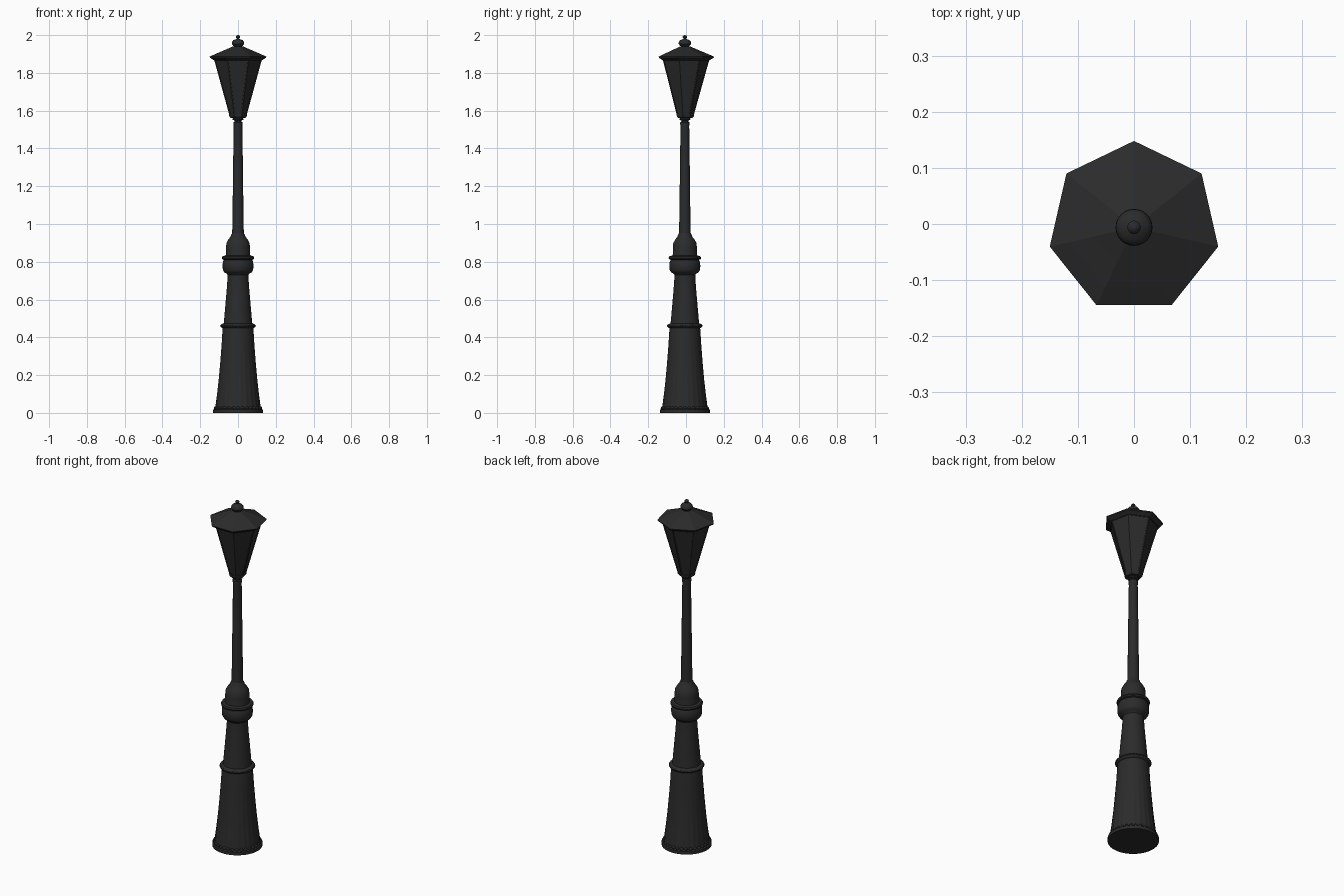
import bpy, bmesh, math

if "Cube" in bpy.data.objects:
    bpy.data.objects.remove(bpy.data.objects["Cube"])

CY = -0.006                      # axis of the post in y
iron = bpy.data.materials.new("black_iron")
iron.diffuse_color = (0.024, 0.024, 0.024, 1)
iron.use_nodes = True
iron.node_tree.nodes["Principled BSDF"].inputs["Base Color"].default_value = iron.diffuse_color


def finish(name, bm, smooth=True):
    bmesh.ops.recalc_face_normals(bm, faces=bm.faces)
    me = bpy.data.meshes.new(name)
    bm.to_mesh(me)
    bm.free()
    ob = bpy.data.objects.new(name, me)
    bpy.context.collection.objects.link(ob)
    me.materials.append(iron)
    if smooth:
        bpy.ops.object.select_all(action='DESELECT')
        ob.select_set(True)
        bpy.context.view_layer.objects.active = ob
        bpy.ops.object.shade_smooth_by_angle(angle=math.radians(40))
    return ob


def lathe(bm, profile, n=32, start=0.0, flute=None):
    """Closed turned shape from (radius, z) points; flute(i, z) scales the radius."""
    rings = []
    for r, z in profile:
        ring = []
        for i in range(n):
            a = start + 2 * math.pi * i / n
            q = r * (flute(i, z) if flute else 1)
            ring.append(bm.verts.new((q * math.cos(a), CY + q * math.sin(a), z)))
        rings.append(ring)
    sides = []
    for lo, hi in zip(rings, rings[1:]):
        for i in range(n):
            j = (i + 1) % n
            sides.append(bm.faces.new((lo[i], lo[j], hi[j], hi[i])))
    bm.faces.new(rings[0][::-1])
    bm.faces.new(rings[-1])
    return sides


def turned(name, profile, n=32, **kw):
    bm = bmesh.new()
    lathe(bm, profile, n, **kw)
    return finish(name, bm)


def beads(name, count, radius, z, size):
    bm = bmesh.new()
    for i in range(count):
        a = 2 * math.pi * i / count
        geo = bmesh.ops.create_uvsphere(bm, u_segments=8, v_segments=6, radius=size)
        bmesh.ops.translate(bm, verts=geo['verts'],
                            vec=(radius * math.cos(a), CY + radius * math.sin(a), z))
    finish(name, bm)


# Foot plate and its ring of scallops
turned("foot_plate", [(.132, 0), (.132, .017), (.122, .022)], 48)
beads("foot_scallops", 32, .118, .024, .010)


# Fluted lower pedestal: grooves fade out upward
def groove(i, z):
    return 1 - (0.03 * max(0, 1 - z / .42) if i % 4 == 0 else 0)


turned("lower_pedestal", [(.121, .015), (.119, .04), (.111, .10), (.102, .18), (.094, .27),
                          (.087, .36), (.082, .44), (.080, .455)], 96, flute=groove)

# Middle collar
turned("middle_collar", [(.078, .447), (.088, .452), (.093, .460), (.088, .469), (.078, .474)])
beads("collar_beads", 32, .088, .461, .0065)

# Upper pedestal
turned("upper_pedestal", [(.077, .46), (.073, .50), (.067, .57), (.060, .65), (.055, .72), (.055, .75)])

# Bulb, ring and dome under the pole
turned("bulb", [(.054, .728), (.060, .738), (.072, .743), (.080, .757), (.082, .778), (.080, .800),
                (.074, .812)])
turned("bulb_ring", [(.074, .810), (.084, .814), (.086, .821), (.082, .829), (.068, .833)])
turned("dome", [(.067, .825), (.064, .84), (.064, .875), (.061, .90), (.051, .918), (.040, .932),
                (.035, .945), (.031, .952)])

# Pole and neck rings below the lantern
turned("pole", [(.031, .94), (.029, 1.05), (.026, 1.30), (.023, 1.52), (.025, 1.53), (.025, 1.538),
                (.018, 1.542), (.018, 1.548), (.028, 1.551), (.030, 1.556), (.026, 1.561),
                (.022, 1.566), (.030, 1.572)], 24)

# Seven-sided lantern body with slightly sunk panes
S = math.pi / 2
bm = bmesh.new()
lathe(bm, [(.040, 1.562), (.047, 1.570), (.049, 1.580)], 7, start=S)
panes = lathe(bm, [(.047, 1.576), (.129, 1.868)], 7, start=S)
bmesh.ops.recalc_face_normals(bm, faces=bm.faces)
bmesh.ops.inset_individual(bm, faces=panes, thickness=.007, depth=0)
bmesh.ops.inset_individual(bm, faces=panes, thickness=.0005, depth=-.003)
finish("lantern_body", bm, False)

# Seven-sided roof with a projecting rim
bm = bmesh.new()
lathe(bm, [(.129, 1.866), (.152, 1.880), (.154, 1.886), (.120, 1.901), (.070, 1.922), (.030, 1.939)],
      7, start=S)
finish("lantern_roof", bm, False)

# Finial
turned("finial", [(.028, 1.934), (.020, 1.940), (.026, 1.944), (.033, 1.954), (.032, 1.964),
                  (.025, 1.973), (.012, 1.978), (.006, 1.981), (.010, 1.985), (.012, 1.990),
                  (.009, 1.996), (.003, 2.0)], 24)
